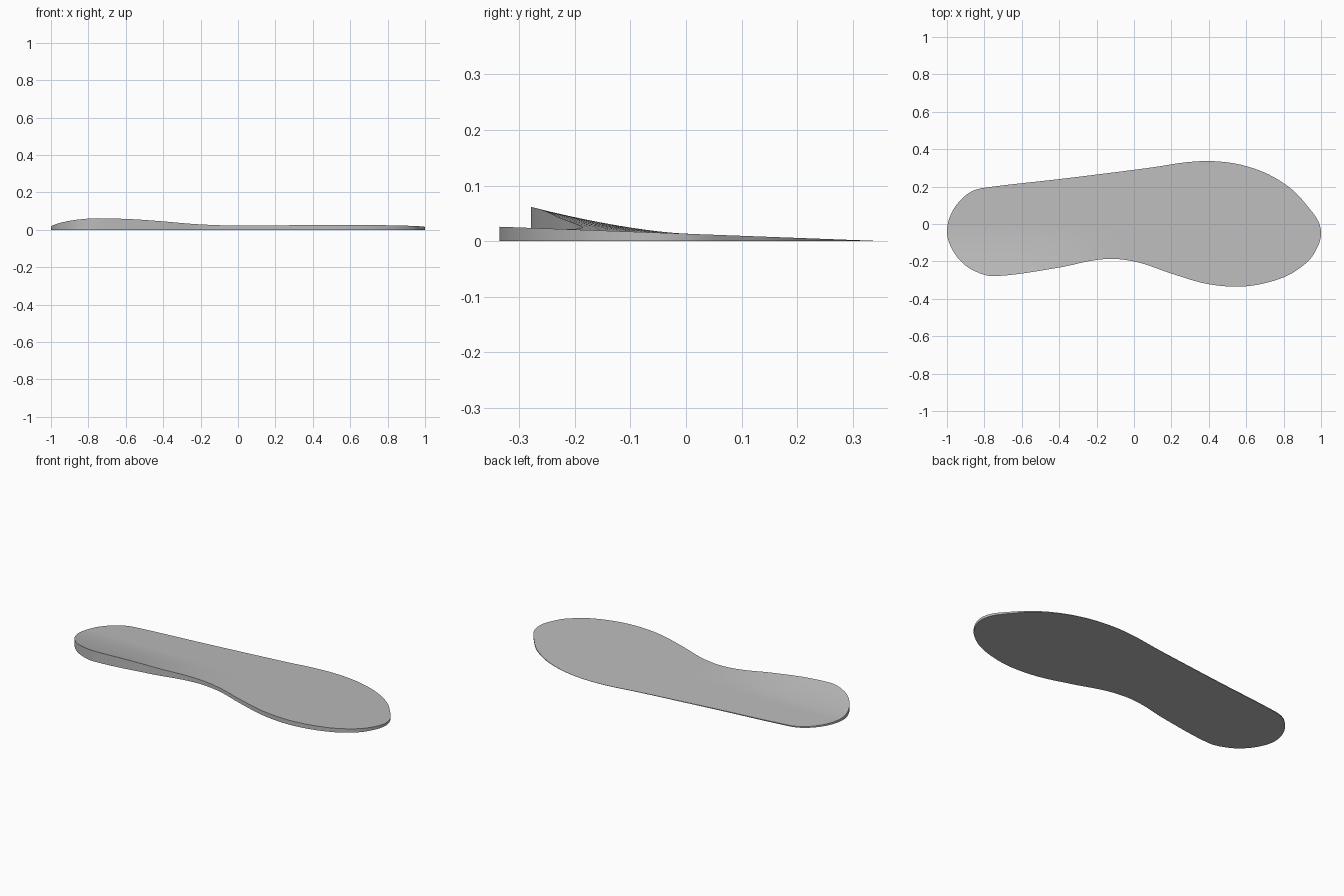
import bpy
import bmesh
import math
from mathutils import Vector

cube = bpy.data.objects.get("Cube")
if cube:
    bpy.data.objects.remove(cube, do_unlink=True)

STEPS = 6    # samples between outline points
ACROSS = 28  # strips across the width

# Outline points from heel tip to toe tip along each side
heel, toe = (-1, -.04), (1, -.05)
outer_side = [(-.98, .05), (-.93, .125), (-.86, .178), (-.76, .199), (-.4, .24),
              (-.1, .277), (.1, .303), (.28, .33), (.42, .336), (.57, .317),
              (.72, .265), (.85, .18), (.94, .08), (.985, .015)]
arch_side = [(-.98, -.12), (-.93, -.195), (-.86, -.248), (-.75, -.279), (-.4, -.233),
             (-.22, -.195), (-.1, -.187), (.03, -.207), (.2, -.265), (.4, -.322),
             (.6, -.333), (.8, -.285), (.93, -.2), (.985, -.115)]


def smooth_loop(points):
    """Closed smooth curve through the points, tangents scaled by chord length."""
    pts = [Vector(p) for p in points]
    n = len(pts)
    tangents = []
    for i in range(n):
        a, b, c = pts[i - 1], pts[i], pts[(i + 1) % n]
        tangents.append((c - a) / ((b - a).length + (c - b).length))
    curve = []
    for i in range(n):
        j = (i + 1) % n
        p, q = pts[i], pts[j]
        chord = (q - p).length
        for s in range(STEPS):
            t = s / STEPS
            h = t * t * (3 - 2 * t)
            curve.append(p * (1 - h) + q * h
                         + tangents[i] * chord * t * (1 - t) ** 2
                         - tangents[j] * chord * t * t * (1 - t))
    return curve


def top_height(x, y):
    """Gentle wedge, with a raised arch support along the heel."""
    wedge = .0135 - .0375 * y
    t = min(max((.1 - x) / .7, 0), 1)
    arch = .038 * (max(-y, 0) / .28) ** 1.6
    return max(wedge + arch * t * t * (3 - 2 * t), .001)


loop = smooth_loop([heel] + outer_side + [toe] + arch_side[::-1])
half = len(loop) // 2
outer = loop[:half + 1]
inner = [loop[-i] for i in range(half + 1)]

bm = bmesh.new()

# Top surface as strips between the two sides
columns = []
for i in range(half + 1):
    if i in (0, half):
        p = outer[i]
        columns.append([bm.verts.new((p.x, p.y, top_height(p.x, p.y)))] * (ACROSS + 1))
        continue
    column = []
    for k in range(ACROSS + 1):
        p = inner[i].lerp(outer[i], k / ACROSS)
        column.append(bm.verts.new((p.x, p.y, top_height(p.x, p.y))))
    columns.append(column)
for a, b in zip(columns, columns[1:]):
    for k in range(ACROSS):
        corners = list(dict.fromkeys((a[k], b[k], b[k + 1], a[k + 1])))
        bm.faces.new(corners)

# Side wall and flat underside
rim = [c[-1] for c in columns] + [c[0] for c in columns[-2:0:-1]]
base = [bm.verts.new((v.co.x, v.co.y, 0)) for v in rim]
for i in range(len(rim)):
    j = (i + 1) % len(rim)
    bm.faces.new((rim[i], rim[j], base[j], base[i]))
bm.faces.new(base)
bmesh.ops.recalc_face_normals(bm, faces=bm.faces)

mesh = bpy.data.meshes.new("insole")
bm.to_mesh(mesh)
bm.free()
insole = bpy.data.objects.new("insole", mesh)
bpy.context.collection.objects.link(insole)

# Plain grey material
grey = bpy.data.materials.new("light grey")
grey.use_nodes = True
colour = (.5, .5, .5, 1)
grey.diffuse_color = colour
for node in grey.node_tree.nodes:
    if node.type == 'BSDF_PRINCIPLED':
        node.inputs["Base Color"].default_value = colour
mesh.materials.append(grey)

bpy.ops.object.select_all(action='DESELECT')
insole.select_set(True)
bpy.context.view_layer.objects.active = insole
bpy.ops.object.shade_smooth_by_angle(angle=math.radians(30))
